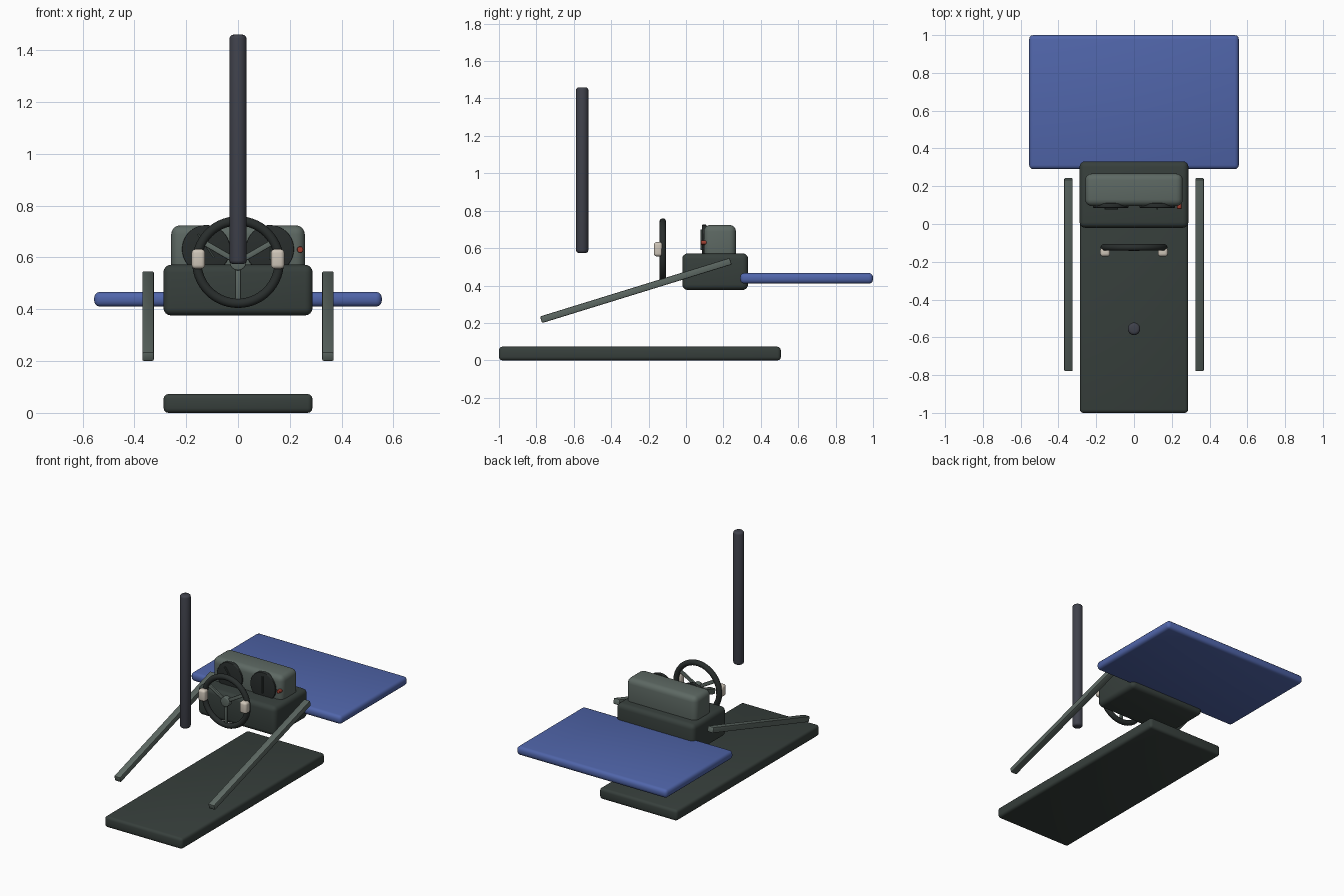
import bpy
from math import radians, cos, sin, atan2, hypot
from mathutils import Vector

if "Cube" in bpy.data.objects:
    bpy.data.objects.remove(bpy.data.objects["Cube"])


def material(name, rgb):
    m = bpy.data.materials.new(name)
    m.diffuse_color = (*rgb, 1)
    m.use_nodes = True
    m.node_tree.nodes["Principled BSDF"].inputs["Base Color"].default_value = m.diffuse_color
    return m


DARK = material("dark_green", (0.038, 0.05, 0.045))
BLACK = material("near_black", (0.022, 0.027, 0.026))
SAGE = material("grey_green", (0.11, 0.14, 0.125))
BLUE = material("blue_paint", (0.08, 0.13, 0.40))
STEEL = material("dark_steel", (0.05, 0.053, 0.07))
BEIGE = material("beige", (0.62, 0.56, 0.48))
RED = material("red_lamp", (0.35, 0.05, 0.03))


def finish(name, mat, bevel=0, segments=3):
    ob = bpy.context.object
    ob.name = name
    bpy.ops.object.transform_apply(location=False, rotation=False, scale=True)
    ob.data.materials.append(mat)
    if bevel:
        b = ob.modifiers.new("bevel", 'BEVEL')
        b.width, b.segments, b.limit_method = bevel, segments, 'ANGLE'
        bpy.ops.object.modifier_apply(modifier="bevel")
    bpy.ops.object.shade_smooth_by_angle(angle=radians(40))
    return ob


def box(name, lo, hi, mat, bevel=0.01, segments=3, rot=(0, 0, 0)):
    lo, hi = Vector(lo), Vector(hi)
    bpy.ops.mesh.primitive_cube_add(size=1, location=(lo + hi) / 2, rotation=rot)
    bpy.context.object.scale = hi - lo
    return finish(name, mat, bevel, segments)


def rod(name, a, b, radius, mat, bevel=0, sides=32):
    a, b = Vector(a), Vector(b)
    d = b - a
    bpy.ops.mesh.primitive_cylinder_add(vertices=sides, radius=radius, depth=d.length,
                                        location=(a + b) / 2,
                                        rotation=d.to_track_quat('Z', 'Y').to_euler())
    return finish(name, mat, bevel)


# floor, hood and dashboard
box("floor", (-0.287, -1, 0), (0.287, 0.507, 0.073), DARK, 0.018)
box("hood", (-0.555, 0.29, 0.41), (0.555, 1, 0.467), BLUE, 0.022)
box("dashboard", (-0.288, -0.02, 0.376), (0.288, 0.332, 0.572), DARK, 0.03, 4)
box("instrument_housing", (-0.258, 0.095, 0.53), (0.258, 0.267, 0.724), SAGE, 0.035, 4)

# gauges with needles
for x, side in ((-0.123, "left"), (0.123, "right")):
    rod(f"gauge_{side}", (x, 0.085, 0.632), (x, 0.11, 0.632), 0.093, BLACK, 0.004, 40)
    tilt = -0.6 if x < 0 else 0.0
    n = box(f"needle_{side}", (x - 0.004, 0.077, 0.59), (x + 0.004, 0.087, 0.70),
            DARK, 0, rot=(0, tilt, 0))
rod("warning_lamp", (0.24, 0.08, 0.63), (0.24, 0.11, 0.63), 0.012, RED, 0.003, 20)

# steering wheel
c = Vector((0, -0.124, 0.582))
bpy.ops.mesh.primitive_torus_add(location=c, rotation=(radians(90), 0, 0),
                                 major_radius=0.159, minor_radius=0.018,
                                 major_segments=56, minor_segments=14)
finish("steering_rim", BLACK)
rod("steering_hub", c + Vector((0, -0.018, 0)), c + Vector((0, 0.018, 0)), 0.032, SAGE, 0.005)
for i, deg in enumerate((30, 150, 270)):
    d = Vector((cos(radians(deg)), 0, sin(radians(deg))))
    p = c + d * 0.085
    box(f"spoke_{i}", p - Vector((0.075, 0.007, 0.011)), p + Vector((0.075, 0.007, 0.011)),
        SAGE, 0.004, 2, rot=(0, -radians(deg), 0))
for s, side in ((-1, "left"), (1, "right")):
    x = s * 0.153
    box(f"grip_{side}", (x - 0.026, -0.172, 0.556), (x + 0.026, -0.125, 0.632),
        BEIGE, 0.015, 4)

# sloping side rails
y0, z0, y1, z1 = -0.775, 0.217, 0.239, 0.53
length, slope = hypot(y1 - y0, z1 - z0), atan2(z1 - z0, y1 - y0)
mid = Vector((0, (y0 + y1) / 2, (z0 + z1) / 2))
for s, side in ((-1, "left"), (1, "right")):
    p = mid + Vector((s * 0.347, 0, 0))
    h = Vector((0.0225, length / 2, 0.0185))
    box(f"side_rail_{side}", p - h, p + h, SAGE, 0.006, 2, rot=(slope, 0, 0))

# upright post
rod("post", (0, -0.555, 0.574), (0, -0.555, 1.46), 0.033, STEEL, 0.015)
